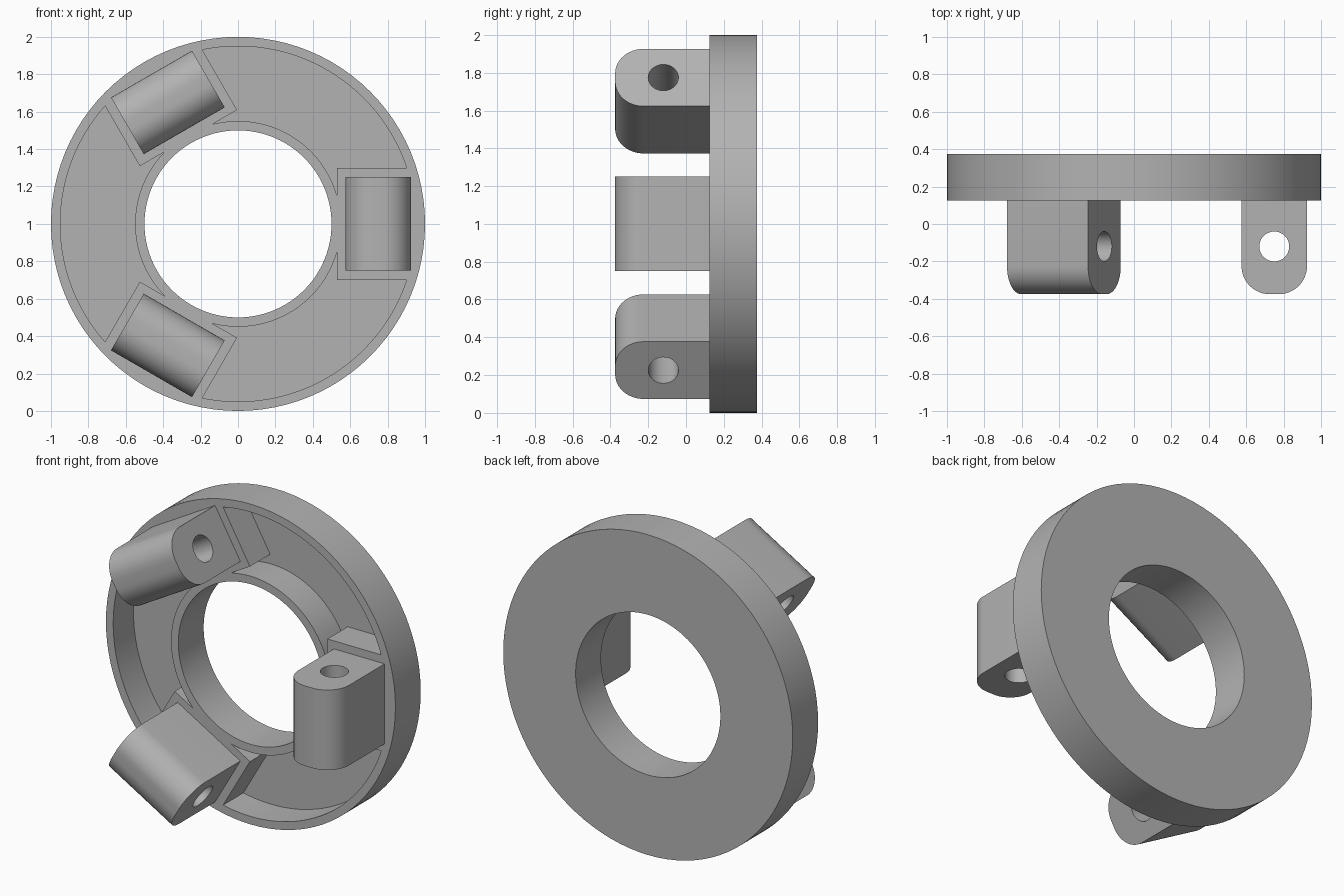
import bpy, bmesh, math
from mathutils import Matrix, Vector

if "Cube" in bpy.data.objects:
    bpy.data.objects.remove(bpy.data.objects["Cube"])

grey = bpy.data.materials.new("light grey")
grey.diffuse_color = (0.45, 0.45, 0.45, 1)
grey.use_nodes = True
grey.node_tree.nodes["Principled BSDF"].inputs["Base Color"].default_value = grey.diffuse_color

LIFT = Matrix.Translation((0, 0, 1))


def turned(deg):
    """Rotation about the ring axis (y), from +x towards +z, then lift."""
    return LIFT @ Matrix.Rotation(math.radians(-deg), 4, 'Y')


def arc(cx, cy, r, a0, a1, n):
    return [(cx + r * math.cos(math.radians(a0 + (a1 - a0) * i / n)),
             cy + r * math.sin(math.radians(a0 + (a1 - a0) * i / n))) for i in range(n + 1)]


def prism(name, start, end, matrix):
    """Solid between two matching outlines of 3D points."""
    bm = bmesh.new()
    a = [bm.verts.new(p) for p in start]
    b = [bm.verts.new(p) for p in end]
    bm.faces.new(a)
    bm.faces.new(b)
    for i in range(len(a)):
        j = (i + 1) % len(a)
        bm.faces.new((a[i], a[j], b[j], b[i]))
    return finish(name, bm, matrix)


def finish(name, bm, matrix):
    bmesh.ops.transform(bm, matrix=matrix, verts=bm.verts)
    bmesh.ops.recalc_face_normals(bm, faces=bm.faces)
    mesh = bpy.data.meshes.new(name)
    bm.to_mesh(mesh)
    bm.free()
    ob = bpy.data.objects.new(name, mesh)
    bpy.context.collection.objects.link(ob)
    mesh.materials.append(grey)
    return ob


def cut(ob, cutter):
    mod = ob.modifiers.new("cut", 'BOOLEAN')
    mod.operation = 'DIFFERENCE'
    mod.solver = 'EXACT'
    mod.object = cutter
    # apply the cut and drop the cutter
    dg = bpy.context.evaluated_depsgraph_get()
    mesh = bpy.data.meshes.new_from_object(ob.evaluated_get(dg))
    ob.modifiers.clear()
    ob.data = mesh
    bpy.data.objects.remove(cutter)


def smooth(ob):
    bpy.ops.object.select_all(action='DESELECT')
    ob.select_set(True)
    bpy.context.view_layer.objects.active = ob
    bpy.ops.object.shade_smooth_by_angle(angle=math.radians(30))


# Ring: rectangular section swept about the y axis
N = 96
bm = bmesh.new()
rows = []
for i in range(N):
    c, s = math.cos(2 * math.pi * i / N), math.sin(2 * math.pi * i / N)
    rows.append([bm.verts.new((r * c, y, r * s)) for r, y in
                 ((0.5, 0.125), (1, 0.125), (1, 0.375), (0.5, 0.375))])
for i in range(N):
    p, q = rows[i], rows[(i + 1) % N]
    for k in range(4):
        bm.faces.new((p[k], p[(k + 1) % 4], q[(k + 1) % 4], q[k]))
ring = finish("ring_base", bm, LIFT)

# Three pockets between the rims, leaving solid mounting blocks under the lugs
a0 = math.degrees(math.asin(0.3 / 0.95))
b0 = math.degrees(math.acos(0.53 / 0.55))
near = Vector((0.53, 0.3))
far = Vector((0.53, -0.3))
far.rotate(Matrix.Rotation(math.radians(120), 2))
outline = (arc(0, 0, 0.95, a0, 120 - a0, 32) + [tuple(far)]
           + arc(0, 0, 0.55, 120 - b0, b0, 32) + [tuple(near)])
for k in range(3):
    cutter = prism("pocket_cutter", [(x, 0.05, z) for x, z in outline],
                   [(x, 0.325, z) for x, z in outline], turned(120 * k))
    cut(ring, cutter)
smooth(ring)

# Three lugs with rounded tips and a cross hole
profile = ([(0.925, 0.13), (0.575, 0.13)]
           + arc(0.725, -0.225, 0.15, 180, 270, 12)
           + arc(0.775, -0.225, 0.15, 270, 360, 12))
hole = arc(0.75, -0.12, 0.08, 0, 360, 32)[:-1]
for k in range(3):
    m = turned(120 * k)
    lug = prism(f"lug_{k + 1}", [(x, y, -0.25) for x, y in profile],
                [(x, y, 0.25) for x, y in profile], m)
    cutter = prism("hole_cutter", [(x, y, -0.4) for x, y in hole],
                   [(x, y, 0.4) for x, y in hole], m)
    cut(lug, cutter)
    smooth(lug)
